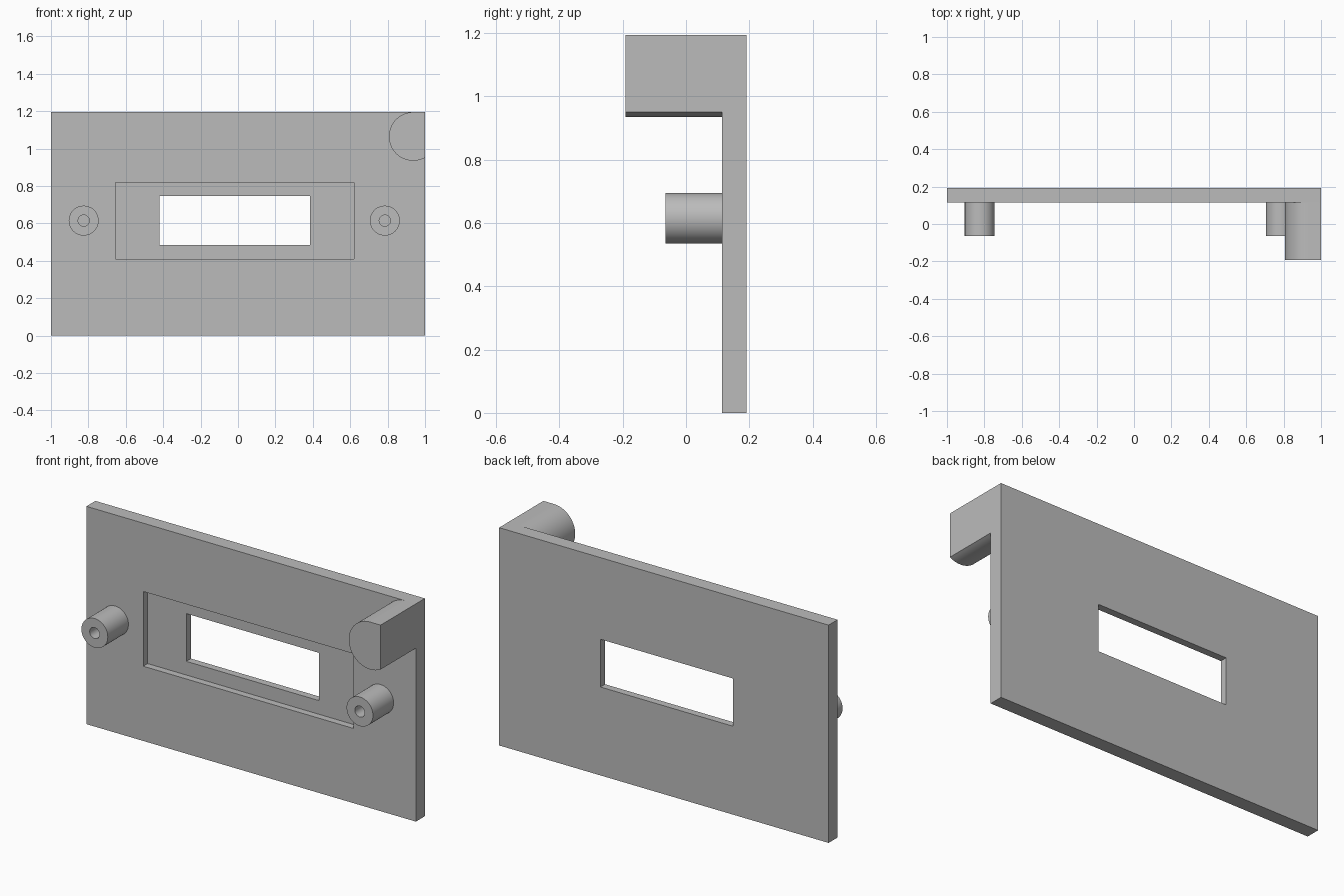
import bpy, bmesh
from math import cos, sin, pi, acos, radians
from mathutils import Vector

if "Cube" in bpy.data.objects:
    bpy.data.objects.remove(bpy.data.objects["Cube"])

TOP, FRONT, BACK = 1.195, 0.114, 0.192

grey = bpy.data.materials.new("plain grey")
grey.use_nodes = True
colour = (0.5, 0.5, 0.5, 1)
grey.diffuse_color = colour
grey.node_tree.nodes["Principled BSDF"].inputs["Base Color"].default_value = colour


def add_object(name, bm, smooth=False):
    bmesh.ops.recalc_face_normals(bm, faces=bm.faces)
    mesh = bpy.data.meshes.new(name)
    bm.to_mesh(mesh)
    bm.free()
    mesh.materials.append(grey)
    obj = bpy.data.objects.new(name, mesh)
    bpy.context.collection.objects.link(obj)
    if smooth:
        bpy.ops.object.select_all(action="DESELECT")
        obj.select_set(True)
        bpy.context.view_layer.objects.active = obj
        bpy.ops.object.shade_smooth_by_angle(angle=radians(30))
    return obj


def prism(name, outline, y0, y1, smooth=False):
    """Extrude an x-z outline from y0 to y1."""
    bm = bmesh.new()
    face = bm.faces.new([bm.verts.new((x, y0, z)) for x, z in outline])
    grown = bmesh.ops.extrude_face_region(bm, geom=[face], use_keep_orig=True)["geom"]
    moved = [v for v in grown if isinstance(v, bmesh.types.BMVert)]
    bmesh.ops.translate(bm, verts=moved, vec=Vector((0, y1 - y0, 0)))
    return add_object(name, bm, smooth)


def box(name, x0, x1, z0, z1, y0, y1):
    return prism(name, [(x0, z0), (x1, z0), (x1, z1), (x0, z1)], y0, y1)


def arc(cx, cz, r, start, end, steps):
    angles = [start + (end - start) * i / steps for i in range(steps + 1)]
    return [(cx + r * cos(a), cz + r * sin(a)) for a in angles]


def tube(name, cx, cz, outer, inner, y0, y1, sides=48):
    """Round post with a blind hole opening toward the front."""
    bm = bmesh.new()
    rings = []
    for r, y in ((outer, y1), (outer, y0), (inner, y0), (inner, y1)):
        ring = arc(cx, cz, r, 0, 2 * pi, sides)[:-1]
        rings.append([bm.verts.new((x, y, z)) for x, z in ring])
    for a, b in zip(rings, rings[1:]):
        for i in range(sides):
            j = (i + 1) % sides
            bm.faces.new((a[i], a[j], b[j], b[i]))
    bm.faces.new(rings[-1])
    bm.faces.new(rings[0])
    return add_object(name, bm, True)


# Face plate with a shallow recess and a through window
plate = box("face_plate", -1, 1, 0, TOP, FRONT, BACK)
cutters = [
    box("recess_cutter", -0.655, 0.62, 0.41, 0.82, FRONT - 0.1, FRONT + 0.038),
    box("window_cutter", -0.42, 0.385, 0.485, 0.747, FRONT - 0.2, BACK + 0.2),
]
for cutter in cutters:
    mod = plate.modifiers.new(cutter.name, "BOOLEAN")
    mod.operation, mod.solver, mod.object = "DIFFERENCE", "EXACT", cutter
    cutter.hide_render = True
    bpy.ops.object.select_all(action="DESELECT")
    bpy.context.view_layer.objects.active = plate
    plate.select_set(True)
    bpy.ops.object.modifier_apply(modifier=mod.name)
for cutter in cutters:
    bpy.data.objects.remove(cutter)

# Screw posts
for name, x in (("right_post", -0.825), ("left_post", 0.785)):
    tube(name, x, 0.615, 0.08, 0.03, -0.065, FRONT)

# Corner boss: round toward the plate, squared off along the plate edges
cx, r = 0.937, 0.13
cz = TOP - r
side = acos((1 - cx) / r)
outline = arc(cx, cz, r, pi / 2, 2 * pi - side, 40) + [(1, TOP)]
prism("corner_boss", outline, -BACK, FRONT, True)
